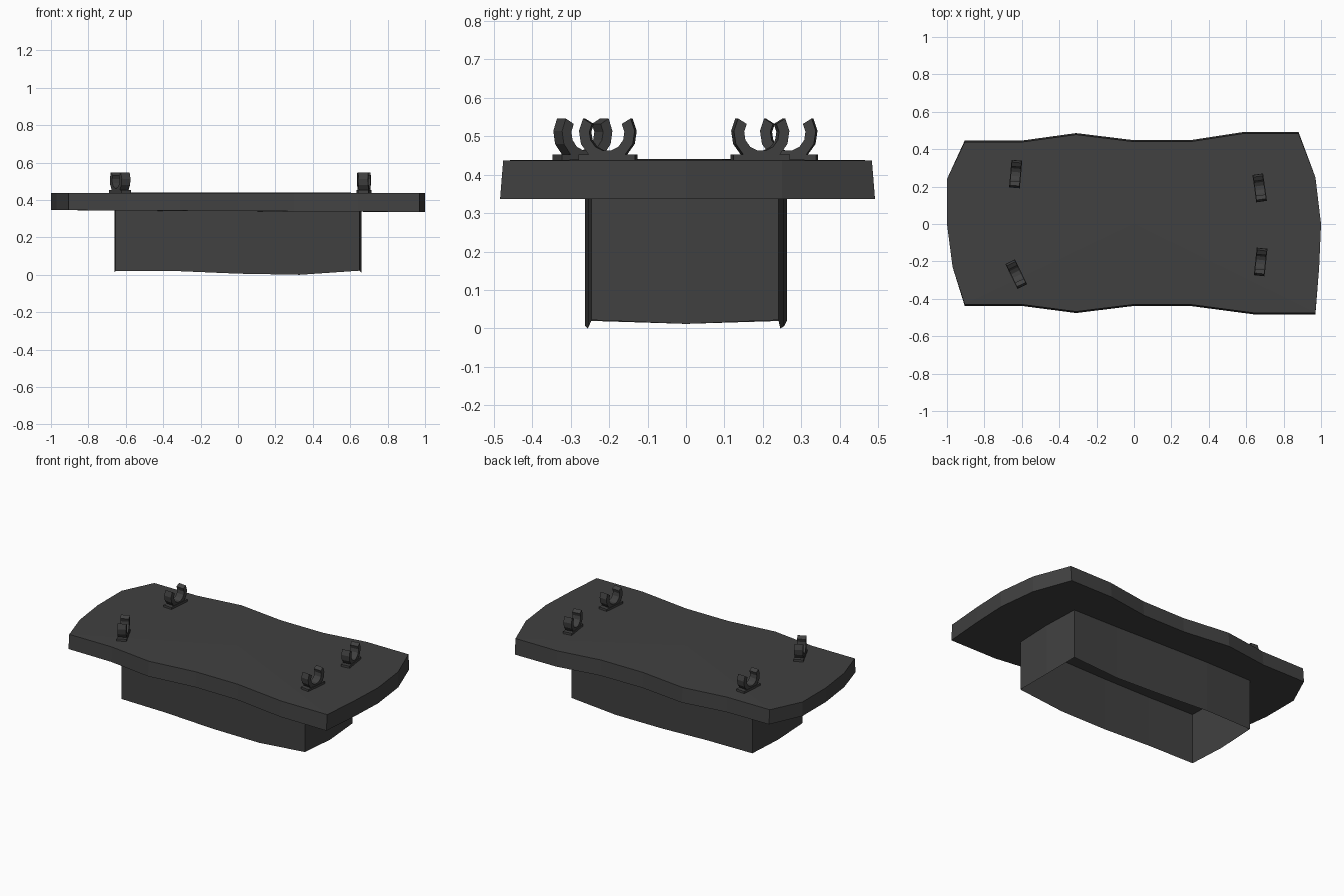
import bpy, bmesh, math
from mathutils import Matrix

if "Cube" in bpy.data.objects:
    bpy.data.objects.remove(bpy.data.objects["Cube"])

mat = bpy.data.materials.new("dark grey")
mat.diffuse_color = (0.052, 0.052, 0.052, 1)
mat.use_nodes = True
mat.node_tree.nodes["Principled BSDF"].inputs["Base Color"].default_value = mat.diffuse_color


def finish(name, bm, recalc=True):
    if recalc:
        bmesh.ops.recalc_face_normals(bm, faces=bm.faces[:])
    me = bpy.data.meshes.new(name)
    bm.to_mesh(me)
    bm.free()
    me.materials.append(mat)
    ob = bpy.data.objects.new(name, me)
    bpy.context.collection.objects.link(ob)
    return ob


# Table top: wavy slab, slightly wider at its underside
outline = [(-.905, -.43), (-.6, -.43), (-.31, -.468), (0, -.43), (.3, -.43),
           (.64, -.475), (.97, -.475), (.99, -.23), (1, 0), (.97, .25),
           (.88, .483), (.58, .483), (.3, .44), (0, .44), (-.31, .478),
           (-.6, .438), (-.905, .438), (-1, .24), (-1, 0), (-.97, -.23)]
bm = bmesh.new()
top = [bm.verts.new((x, y, .437)) for x, y in outline]
low = [bm.verts.new((x, y + math.copysign(.008, y) * (abs(y) > .4), .341 - .005 * x))
       for x, y in outline]
n = len(outline)
for ring, z in ((top, .441), (low, .339)):
    c = bm.verts.new((0, 0, z))
    for i in range(n):
        bm.faces.new((ring[i], ring[(i + 1) % n], c))
for i in range(n):
    bm.faces.new((low[i], low[(i + 1) % n], top[(i + 1) % n], top[i]))
finish("table_top", bm)

# Base skirt: four thin wavy walls, open underneath
path = [(-.655, -.255, .02), (-.33, -.262, .02), (0, -.262, .006), (.33, -.255, 0),
        (.65, -.245, .022), (.66, 0, .012), (.65, .24, .022), (.33, .245, 0),
        (0, .255, .006), (-.33, .262, .02), (-.655, .258, .02), (-.66, 0, .012)]
bm = bmesh.new()
lo = [bm.verts.new(p) for p in path]
hi = [bm.verts.new((x, y, .345)) for x, y, z in path]
n = len(path)
for i in range(n):
    j = (i + 1) % n
    bm.faces.new((lo[i], lo[j], hi[j], hi[i]))
finish("base_skirt", bm, False)


# Clips: open C ring on a small plate
def clip(name, x, y, degrees):
    bm = bmesh.new()
    bmesh.ops.create_cube(bm, size=1, matrix=Matrix.Translation((0, 0, .006)) @
                          Matrix.Diagonal((.058, .148, .018, 1)))
    steps, prev = 9, None
    for i in range(steps + 1):
        a = math.radians(-212 + 244 * i / steps)
        ring = [bm.verts.new((s * .026, r * math.cos(a), .07 + r * math.sin(a)))
                for s, r in ((-1, .046), (1, .046), (1, .073), (-1, .073))]
        if prev:
            for k in range(4):
                m = (k + 1) % 4
                bm.faces.new((prev[k], prev[m], ring[m], ring[k]))
        if i in (0, steps):
            bm.faces.new(ring)
        prev = ring
    ob = finish(name, bm)
    ob.location = (x, y, .437)
    ob.rotation_euler.z = math.radians(degrees)


for name, x, y, d in (("back_left_clip", -.633, .267, -5), ("back_right_clip", .672, .193, 8),
                      ("front_right_clip", .677, -.203, -6), ("front_left_clip", -.63, -.268, 26)):
    clip(name, x, y, d)
